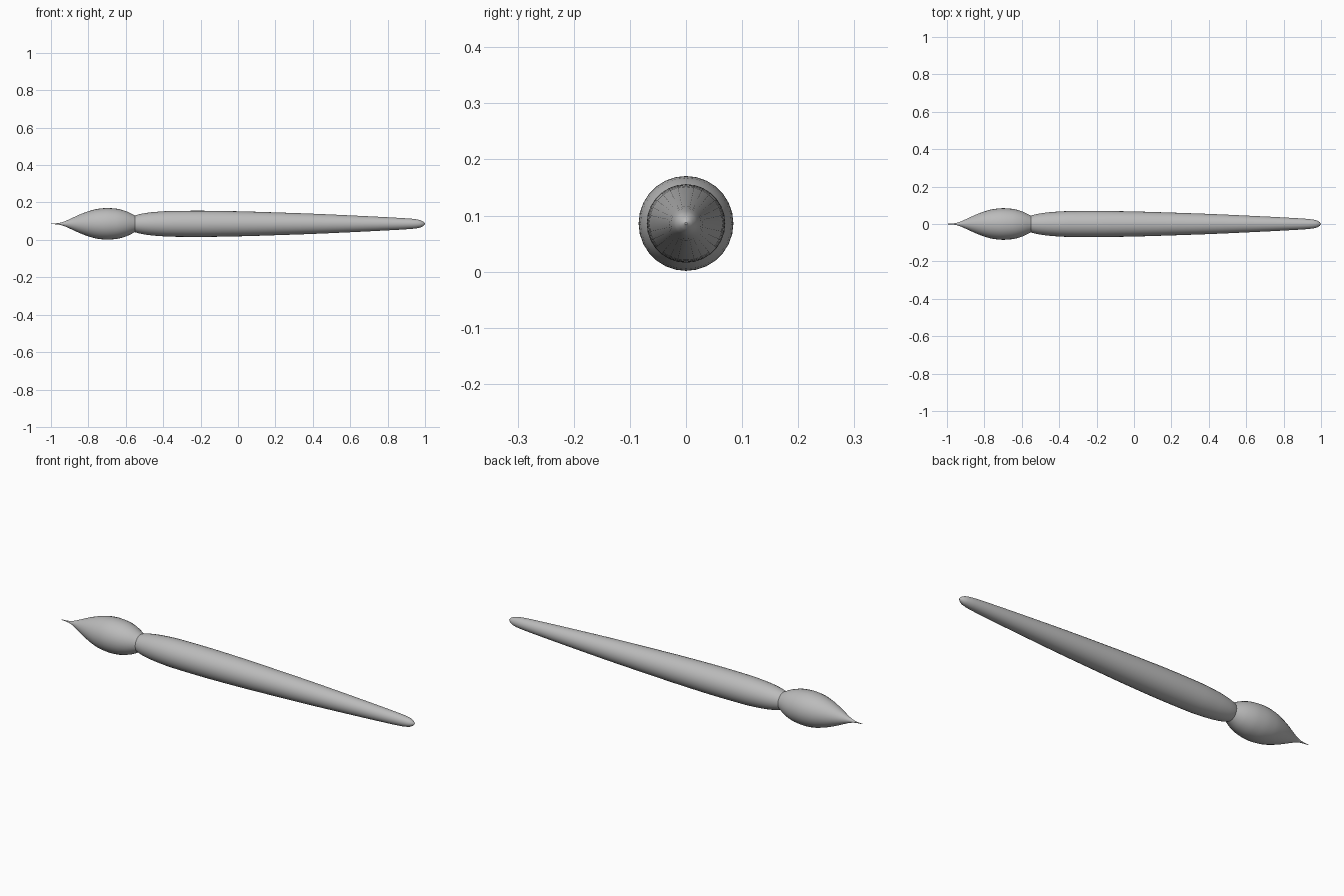
import bpy, bmesh, math

if "Cube" in bpy.data.objects:
    bpy.data.objects.remove(bpy.data.objects["Cube"])

AXIS_Z = 0.086
SIDES = 28

grey = bpy.data.materials.new("plain grey")
grey.use_nodes = True
grey.diffuse_color = (0.5, 0.5, 0.5, 1)
grey.node_tree.nodes["Principled BSDF"].inputs["Base Color"].default_value = (0.5, 0.5, 0.5, 1)


def smooth_profile(points, steps=3):
    """Radius curve passing through the points, with monotone easing of slopes."""
    n = len(points)
    d = [(points[i + 1][1] - points[i][1]) / (points[i + 1][0] - points[i][0]) for i in range(n - 1)]
    m = [d[0]] + [0 if a * b <= 0 else 2 * a * b / (a + b) for a, b in zip(d, d[1:])] + [d[-1]]
    out = []
    for i in range(n - 1):
        (x0, r0), (x1, r1) = points[i], points[i + 1]
        h = x1 - x0
        for s in range(steps):
            t = s / steps
            r = ((2 * t**3 - 3 * t**2 + 1) * r0 + (t**3 - 2 * t**2 + t) * h * m[i]
                 + (3 * t**2 - 2 * t**3) * r1 + (t**3 - t**2) * h * m[i + 1])
            out.append((x0 + h * t, r))
    return out + [points[-1]]


def turned_part(name, points):
    """Solid of revolution about the long axis, closed at both ends."""
    bm = bmesh.new()
    rings = []
    for x, r in smooth_profile(points):
        angles = [2 * math.pi * k / SIDES for k in range(SIDES)]
        rings.append([bm.verts.new((x, r * math.cos(a), r * math.sin(a))) for a in angles])
    for a, b in zip(rings, rings[1:]):
        for k in range(SIDES):
            j = (k + 1) % SIDES
            bm.faces.new((a[k], a[j], b[j], b[k]))
    bm.faces.new(rings[0])
    bm.faces.new(rings[-1])
    bmesh.ops.recalc_face_normals(bm, faces=bm.faces)
    mesh = bpy.data.meshes.new(name)
    bm.to_mesh(mesh)
    bm.free()
    mesh.materials.append(grey)
    obj = bpy.data.objects.new(name, mesh)
    obj.location.z = AXIS_Z
    bpy.context.collection.objects.link(obj)
    bpy.ops.object.select_all(action="DESELECT")
    obj.select_set(True)
    bpy.context.view_layer.objects.active = obj
    bpy.ops.object.shade_smooth_by_angle(angle=math.radians(35))
    return obj


# Pointed tuft of hair
turned_part("bristles", [
    (-1, 0.001), (-0.96, 0.004), (-0.93, 0.012), (-0.9, 0.025), (-0.85, 0.048),
    (-0.8, 0.067), (-0.75, 0.08), (-0.7, 0.0845), (-0.65, 0.081), (-0.6, 0.068),
    (-0.56, 0.049), (-0.54, 0.038)])

# Long tapering handle with a rounded end
turned_part("handle", [
    (-0.57, 0.036), (-0.55, 0.045), (-0.51, 0.055), (-0.45, 0.063), (-0.35, 0.069),
    (-0.2, 0.07), (0, 0.067), (0.2, 0.061), (0.4, 0.054), (0.6, 0.045),
    (0.8, 0.035), (0.93, 0.027), (0.97, 0.021), (0.99, 0.012), (1, 0.002)])
